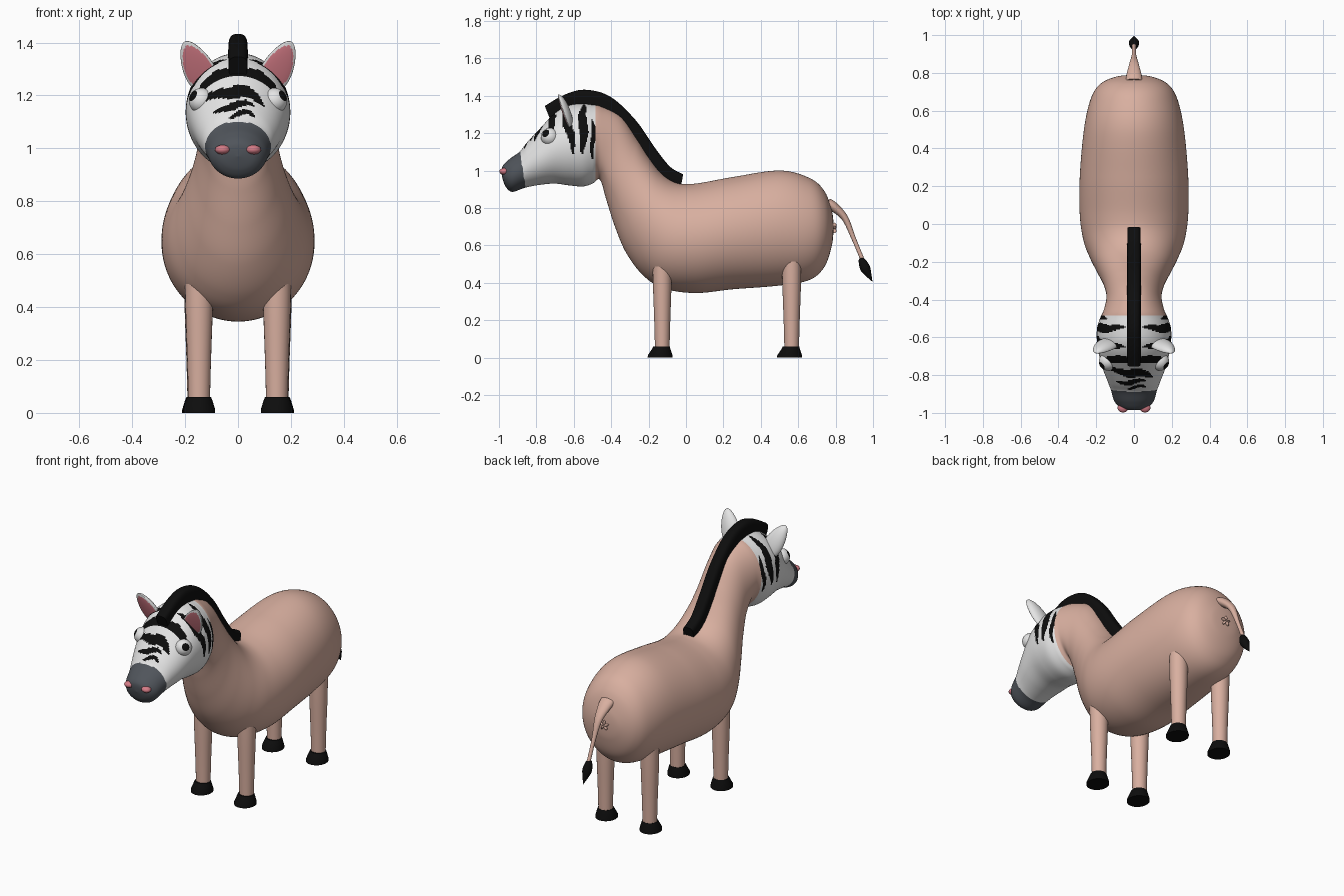
import bpy, bmesh, math
from mathutils import Vector, Matrix

if "Cube" in bpy.data.objects:
    bpy.data.objects.remove(bpy.data.objects["Cube"])


def material(name, rgb):
    m = bpy.data.materials.new(name)
    m.diffuse_color = (*rgb, 1)
    m.use_nodes = True
    m.node_tree.nodes["Principled BSDF"].inputs["Base Color"].default_value = m.diffuse_color
    return m


SKIN = material("skin pink", (0.69, 0.43, 0.35))
WHITE = material("white", (0.78, 0.78, 0.78))
BLACK = material("black", (0.004, 0.004, 0.004))
GREY = material("muzzle grey", (0.08, 0.09, 0.105))
ROSE = material("rose", (0.66, 0.2, 0.24))


def finish(name, bm, mats, rule=None):
    """Turn a bmesh into a smooth object; rule(face centre) picks the material."""
    bmesh.ops.recalc_face_normals(bm, faces=bm.faces[:])
    if rule:
        for f in bm.faces:
            f.material_index = rule(f.calc_center_median())
    me = bpy.data.meshes.new(name)
    bm.to_mesh(me)
    bm.free()
    for m in mats:
        me.materials.append(m)
    me.shade_smooth()
    me.set_sharp_from_angle(angle=math.radians(45))
    ob = bpy.data.objects.new(name, me)
    bpy.context.collection.objects.link(ob)
    return ob


def spline(keys, steps):
    """Catmull-Rom interpolation of equal-length tuples."""
    out = []
    for i in range(len(keys) - 1):
        p0, p1 = keys[max(i - 1, 0)], keys[i]
        p2, p3 = keys[i + 1], keys[min(i + 2, len(keys) - 1)]
        for s in range(steps):
            t = s / steps
            out.append(tuple(
                b + 0.5 * t * (c - a + t * (2 * a - 5 * b + 4 * c - d + t * (3 * (b - c) + d - a)))
                for a, b, c, d in zip(p0, p1, p2, p3)))
    return out + [keys[-1]]


def loft(keys, steps=6, sides=24, x0=0.0, power=1.0):
    """Skin through rings given as (top y, top z, bottom y, bottom z, half width)."""
    bm = bmesh.new()
    rings = []
    for ty, tz, by, bz, w in spline(keys, steps):
        ring = []
        for k in range(sides):
            a = 2 * math.pi * k / sides
            c, s = math.cos(a), math.sin(a)
            c = math.copysign(abs(c) ** power, c)
            s = math.copysign(abs(s) ** power, s)
            ring.append(bm.verts.new((x0 + s * w, (ty + by) / 2 + c * (ty - by) / 2,
                                      (tz + bz) / 2 + c * (tz - bz) / 2)))
        rings.append(ring)
    for r, q in zip(rings, rings[1:]):
        for k in range(sides):
            j = (k + 1) % sides
            bm.faces.new((r[k], r[j], q[j], q[k]))
    bm.faces.new(rings[0])
    bm.faces.new(rings[-1])
    bmesh.ops.remove_doubles(bm, verts=bm.verts[:], dist=1e-5)
    return bm


def tube(path):
    """Rings for a tube along (y, z, radius, half width) points."""
    keys = []
    for i, (y, z, r, w) in enumerate(path):
        a, b = path[max(i - 1, 0)], path[min(i + 1, len(path) - 1)]
        d = Vector((b[0] - a[0], b[1] - a[1])).normalized()
        keys.append((y - d.y * r, z + d.x * r, y + d.y * r, z - d.x * r, w))
    return keys


def ball(bm, size, segs=32, matrix=Matrix()):
    return bmesh.ops.create_uvsphere(bm, u_segments=segs, v_segments=segs // 2, radius=1,
                                     matrix=matrix @ Matrix.Diagonal((*size, 1)))["verts"]


# Body, neck and head in one skin; head stripes and muzzle by rule
STRIPES = [  # y at crown, slope, half width, start angle, end angle, both sides
    (-0.498, 0.0, 0.013, 0.9, 2.1, True),
    (-0.55, 0.0, 0.024, 0.2, 1.85, True),
    (-0.665, 0.038, 0.021, 0.15, 1.75, True),
    (-0.73, 0.025, 0.02, -0.1, 0.95, True),
    (-0.79, -0.02, 0.022, -0.85, 0.75, False),
    (-0.835, 0.01, 0.013, -0.8, 0.5, False),
    (-0.865, 0.01, 0.008, -0.35, 0.65, False),
]


def coat(p):
    if p.y > -0.485:
        return 0
    if p.y + 0.16 * (p.z - 1.0) < -0.872:
        return 3
    angle = math.atan2(p.x, p.z - (1.14 + 0.35 * (p.y + 0.55)))
    for y0, slope, hw, a0, a1, both in STRIPES:
        a = abs(angle) if both else angle
        if a0 < a < a1:
            taper = math.sin(math.pi * (a - a0) / (a1 - a0)) ** 0.6
            if abs(p.y - y0 - slope * a - 0.006 * math.sin(6 * a)) < hw * taper:
                return 2
    return 1


BODY = [
    (0.79, 0.70, 0.79, 0.70, 0), (0.78, 0.785, 0.78, 0.60, 0.095),
    (0.74, 0.89, 0.74, 0.485, 0.18), (0.66, 0.96, 0.66, 0.415, 0.23),
    (0.5, 1.0, 0.5, 0.385, 0.265), (0.25, 0.965, 0.25, 0.365, 0.287),
    (0.05, 0.93, 0.05, 0.345, 0.287), (-0.05, 0.935, -0.12, 0.37, 0.268),
    (-0.13, 0.985, -0.23, 0.44, 0.232), (-0.2, 1.075, -0.32, 0.56, 0.19),
    (-0.26, 1.17, -0.38, 0.70, 0.16), (-0.345, 1.29, -0.425, 0.84, 0.146),
    (-0.45, 1.345, -0.46, 0.95, 0.16), (-0.50, 1.355, -0.50, 0.93, 0.18),
    (-0.56, 1.36, -0.55, 0.915, 0.196), (-0.63, 1.35, -0.62, 0.92, 0.196),
    (-0.70, 1.31, -0.70, 0.93, 0.184), (-0.78, 1.225, -0.77, 0.925, 0.162),
    (-0.85, 1.15, -0.83, 0.915, 0.137), (-0.89, 1.10, -0.87, 0.905, 0.122),
    (-0.945, 1.06, -0.93, 0.886, 0.104), (-0.982, 1.02, -0.965, 0.915, 0.068),
    (-0.985, 0.97, -0.985, 0.97, 0),
]
finish("body_neck_and_head", loft(BODY, 11, 112), [SKIN, WHITE, BLACK, GREY], coat)

# Mane
MANE = [
    (-0.755, 1.345, -0.725, 1.27, 0.035), (-0.65, 1.405, -0.635, 1.29, 0.037),
    (-0.54, 1.432, -0.53, 1.29, 0.037), (-0.405, 1.395, -0.43, 1.26, 0.037),
    (-0.27, 1.27, -0.33, 1.18, 0.037), (-0.165, 1.12, -0.24, 1.07, 0.037),
    (-0.085, 1.02, -0.15, 0.95, 0.036), (-0.015, 0.98, -0.03, 0.90, 0.034),
]
finish("mane", loft(MANE, 6, 32, power=0.6), [BLACK])

# Tail with dark tuft, and the small rosette under it
finish("tail", loft(tube([(0.755, 0.825, 0.028, 0.045), (0.79, 0.805, 0.026, 0.04),
                          (0.85, 0.745, 0.018, 0.024), (0.895, 0.64, 0.012, 0.012),
                          (0.945, 0.52, 0.011, 0.011)])), [SKIN])
finish("tail_tuft", loft(tube([(0.935, 0.535, 0.0, 0.0), (0.938, 0.525, 0.016, 0.016),
                               (0.957, 0.48, 0.027, 0.027), (0.975, 0.445, 0.017, 0.017),
                               (0.997, 0.405, 0.0, 0.0)])), [BLACK])
bm = bmesh.new()
for k in range(5):
    turn = Matrix.Rotation(2 * math.pi * k / 5, 4, 'Y')
    ball(bm, (0.007, 0.012, 0.016), 12,
         Matrix.Translation((0, 0.793, 0.69)) @ turn @ Matrix.Translation((0, 0, 0.015)))
finish("rump_rosette", bm, [SKIN])

for side, label in ((1, "left"), (-1, "right")):
    # Legs and hooves
    for part, y, x, top in (("front", -0.127, 0.147, 0.52), ("back", 0.565, 0.15, 0.56)):
        leg = [(y - r, z, y + r, z, r + 0.002)
               for z, r in ((top, 0.052), (0.4, 0.05), (0.2, 0.043), (0.05, 0.039))]
        finish(part + "_leg_" + label, loft(leg, 3, 24, side * x), [SKIN])
        hoof = [(y - f, z, y + b, z, w) for z, f, b, w in (
            (0.06, 0.047, 0.04, 0.045), (0.045, 0.055, 0.044, 0.051),
            (0.012, 0.077, 0.055, 0.061), (0.0, 0.078, 0.056, 0.061))]
        finish(part + "_hoof_" + label, loft(hoof, 1, 24, side * x), [BLACK])

    # Ears: teardrops with a flattened rose front
    bm = bmesh.new()
    for v in ball(bm, (0.058, 0.034, 0.112), 48):
        v.co.x *= 1 - 0.25 * v.co.z / 0.112
        if v.co.y < 0:
            v.co.y *= 0.3
    up = Vector((side * 0.085, -0.06, 0.17)).normalized()
    back = Vector((-side * 0.15, 1, 0))
    back = (back - up * back.dot(up)).normalized()
    rot = Matrix((back.cross(up), back, up)).transposed().to_4x4()
    ear = finish("ear_" + label, bm, [WHITE, ROSE],
                 lambda p: int(p.y < 0 and (p.x / (0.058 - 0.13 * p.z)) ** 2
                               + (p.z / 0.112) ** 2 < 0.72))
    ear.matrix_world = Matrix.Translation((side * 0.153, -0.65, 1.308)) @ rot

    # Eyes with a pupil cap around the gaze direction
    bm = bmesh.new()
    gaze = Vector((side * 0.72, -0.5, 0.42)).normalized()
    ball(bm, (0.048,) * 3, 40, gaze.to_track_quat('Z', 'Y').to_matrix().to_4x4())
    eye = finish("eye_" + label, bm, [WHITE, BLACK],
                 lambda p: int(p.normalized().dot(gaze) > math.cos(math.radians(31))))
    eye.location = (side * 0.138, -0.728, 1.18)

    # Nostrils
    bm = bmesh.new()
    ball(bm, (0.029, 0.026, 0.018), 24)
    nostril = finish("nostril_" + label, bm, [ROSE])
    nostril.location = (side * 0.058, -0.972, 0.995)
